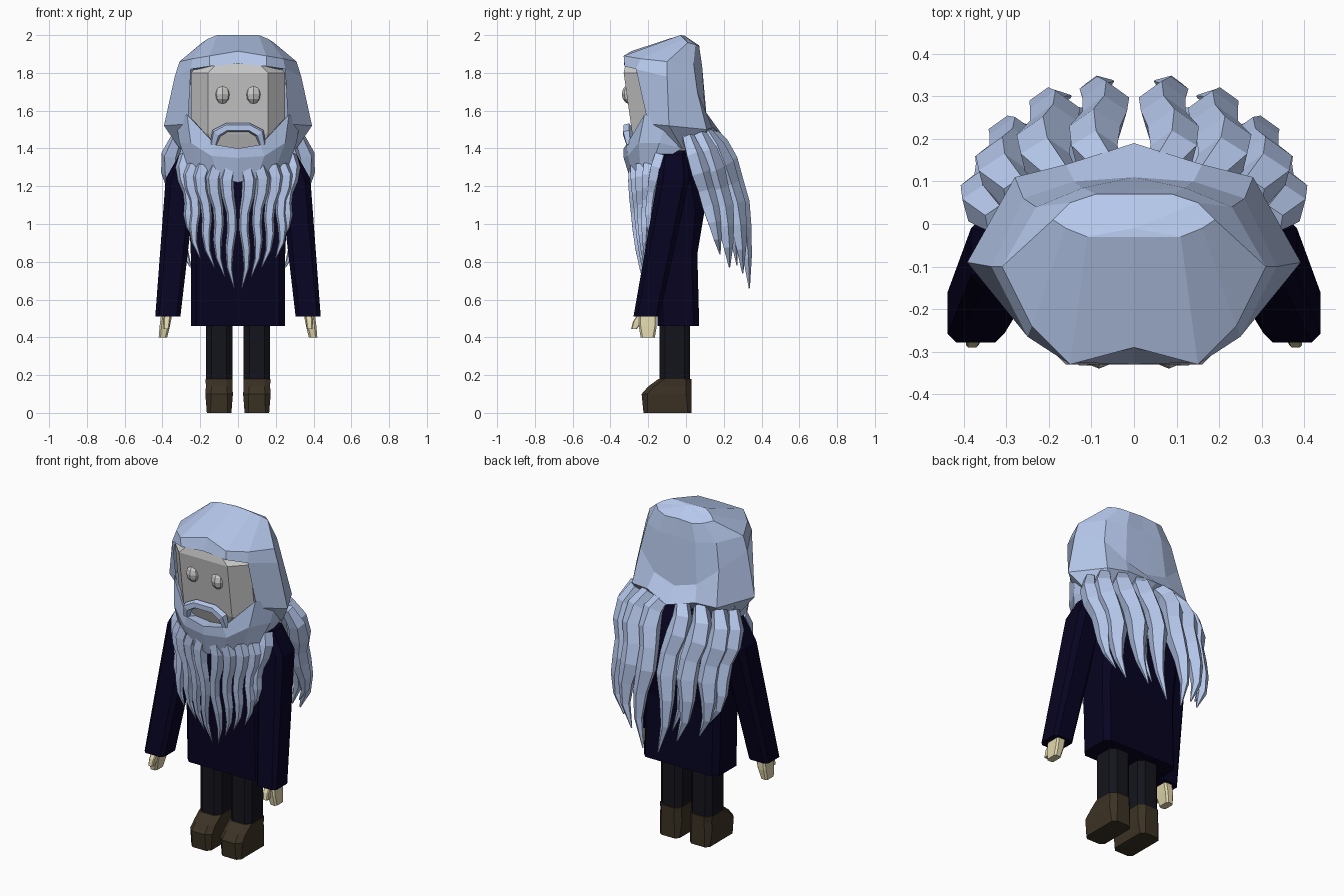
import bpy, bmesh, math
from mathutils import Vector


def material(name, rgb):
    m = bpy.data.materials.new(name)
    m.diffuse_color = (*rgb, 1)
    return m


HAIR = material("pale_blue_hair", (0.47, 0.58, 0.84))
ROBE = material("navy_cloth", (0.002, 0.001, 0.015))
TROUSER = material("dark_cloth", (0.007, 0.007, 0.012))
LEATHER = material("brown_leather", (0.045, 0.032, 0.018))
SKIN = material("skin", (0.75, 0.68, 0.42))


def finish(name, bm, mat, mirror):
    bmesh.ops.remove_doubles(bm, verts=bm.verts, dist=0.0005)
    bmesh.ops.recalc_face_normals(bm, faces=bm.faces)
    me = bpy.data.meshes.new(name)
    bm.to_mesh(me)
    bm.free()
    ob = bpy.data.objects.new(name, me)
    bpy.context.collection.objects.link(ob)
    if mat:
        me.materials.append(mat)
    if mirror:
        ob.modifiers.new("Mirror", 'MIRROR').merge_threshold = 0.001
    return ob


def loft(name, rings, mat, mirror=False):
    """Closed, capped skin through rings of equal length."""
    bm = bmesh.new()
    vs = [[bm.verts.new(p) for p in r] for r in rings]
    n = len(rings[0])
    for a, b in zip(vs, vs[1:]):
        for i in range(n):
            bm.faces.new((a[i], a[(i + 1) % n], b[(i + 1) % n], b[i]))
    bm.faces.new(vs[0][::-1])
    bm.faces.new(vs[-1])
    return finish(name, bm, mat, mirror)


def rect(x0, x1, y0, y1, z, c=0.02):
    """Rectangle ring with chamfered corners."""
    return [(x0 + c, y0, z), (x1 - c, y0, z), (x1, y0 + c, z), (x1, y1 - c, z),
            (x1 - c, y1, z), (x0 + c, y1, z), (x0, y1 - c, z), (x0, y0 + c, z)]


def sheet(name, rows, mat):
    """Half shell through rows of points, mirrored; None leaves a gap."""
    bm = bmesh.new()
    vs = [[bm.verts.new(p) if p else None for p in r] for r in rows]
    for a, b in zip(vs, vs[1:]):
        for i in range(len(a) - 1):
            q = (a[i], a[i + 1], b[i + 1], b[i])
            if all(q):
                bm.faces.new(q)
    return finish(name, bm, mat, True)


def tube(name, pts, radii, mat, mirror=False, n=5):
    """Faceted tube along a path, without twist."""
    pts = [Vector(p) for p in pts]
    rings = []
    for i, p in enumerate(pts):
        t = pts[min(i + 1, len(pts) - 1)] - pts[max(i - 1, 0)]
        u = t.cross(Vector((0, 1, 0))).normalized()
        v = u.cross(t).normalized()
        rings.append([p + radii[i] * (u * math.sin(k * math.tau / n) + v * math.cos(k * math.tau / n))
                      for k in range(n)])
    return loft(name, rings, mat, mirror)


def lock(name, start, mid, tip, r, wave, prof):
    """Wavy tapering strand of hair, mirrored in x."""
    a, b, c = Vector(start), Vector(mid), Vector(tip)
    ctrl = 2 * b - (a + c) / 2
    pts = []
    for i in range(8):
        t = i / 7
        p = a * (1 - t) ** 2 + ctrl * 2 * t * (1 - t) + c * t * t
        p.x += wave * math.sin(1.5 * math.tau * t) * (1 if i < 7 else 0)
        pts.append(p)
    return tube(name, pts, [r * f for f in prof], HAIR, True)


# shoes and legs
loft("shoes", [rect(.035, .165, -.225, .03, 0), rect(.027, .173, -.235, .03, .1, .03),
               rect(.03, .17, -.2, .03, .14, .03), rect(.03, .172, -.145, .03, .18, .03)],
     LEATHER, True)
loft("legs", [rect(.03, .17, -.14, .022, .18, .03), rect(.03, .17, -.14, .022, .5, .03)],
     TROUSER, True)

# robe body
loft("robe", [rect(-.25, .25, -.15, .07, .46, .03), rect(-.25, .25, -.16, .06, .84, .03),
              rect(-.26, .26, -.16, .1, 1.08, .05), rect(-.27, .27, -.15, .07, 1.25, .05),
              rect(-.21, .21, -.13, .02, 1.39, .04)], ROBE)

# sleeves and hands
loft("sleeves", [rect(.305, .438, -.278, -.14, .51, .02), rect(.22, .383, -.15, .02, 1.24, .03),
                 rect(.17, .31, -.13, 0, 1.37, .02)], ROBE, True)
loft("hands", [rect(.375, .42, -.24, -.165, .4, .01), rect(.36, .415, -.25, -.155, .46, .01),
               rect(.345, .405, -.25, -.155, .54, .01)], SKIN, True)
loft("thumbs", [rect(.365, .395, -.29, -.26, .445, .005), rect(.36, .395, -.28, -.23, .485, .005),
                rect(.355, .39, -.25, -.19, .53, .005)], SKIN, True)

# head and eyes
loft("head", [rect(-.2, .2, -.25, 0, 1.39, .06), rect(-.25, .25, -.285, .01, 1.48, .09),
              rect(-.25, .25, -.33, .01, 1.8, .09), rect(-.2, .2, -.32, -.02, 1.85, .09)], None)
for s in (-1, 1):
    bpy.ops.mesh.primitive_uv_sphere_add(segments=8, ring_count=6, radius=1,
                                         location=(s * .082, -.295, 1.687))
    bpy.context.object.name = "eye"
    bpy.context.object.scale = (.045, .045, .053)

# hair shell: crown, brow, fringe edge, widest line, tucked hem
sheet("hair_cap", [
    [(0, -.01, 1.998)] * 7,
    [(0, -.03, 2), (.11, -.03, 2), (.16, -.01, 1.98), (.19, .01, 1.96), (.15, .05, 1.95),
     (.09, .07, 1.94), (0, .07, 1.945)],
    [(0, -.29, 1.915), (.15, -.33, 1.89), (.24, -.24, 1.875), (.31, -.1, 1.86),
     (.23, .04, 1.85), (.12, .085, 1.84), (0, .08, 1.84)],
    [(0, -.33, 1.85), (.15, -.325, 1.835), (.25, -.265, 1.82), (.335, -.1, 1.78),
     (.26, .06, 1.7), (.14, .1, 1.6), (0, .11, 1.56)],
    [None, None, (.265, -.2, 1.53), (.392, -.09, 1.52), (.28, .11, 1.5),
     (.16, .14, 1.51), (0, .19, 1.475)],
    [None, None, (.26, -.16, 1.46), (.31, -.02, 1.4), (.22, .06, 1.41),
     (.12, .07, 1.43), (0, .08, 1.44)],
], HAIR)
sheet("fringe_underside", [
    [(0, -.325, 1.853), (.15, -.32, 1.838), (.25, -.262, 1.823)],
    [(0, -.27, 1.845), (.14, -.27, 1.83), (.22, -.24, 1.815)]], HAIR)

# beard shell from cheeks to chin
sheet("beard", [
    [(0, -.26, 1.4), (.1, -.26, 1.41), (.24, -.2, 1.52), (.3, -.1, 1.54), (.27, -.02, 1.47)],
    [(0, -.33, 1.4), (.12, -.315, 1.42), (.27, -.22, 1.58), (.33, -.1, 1.56), (.31, 0, 1.46)],
    [(0, -.33, 1.35), (.14, -.31, 1.36), (.25, -.25, 1.43), (.31, -.14, 1.43), (.3, -.02, 1.4)],
    [(0, -.29, 1.22), (.1, -.28, 1.24), (.19, -.24, 1.27), (.26, -.19, 1.28), (.28, -.12, 1.34)],
    [(0, -.2, 1.22), (.09, -.2, 1.24), (.16, -.18, 1.27), (.2, -.16, 1.29), (.22, -.1, 1.34)],
], HAIR)

# moustache arch
tube("moustache", [(-.13, -.3, 1.42), (-.115, -.31, 1.48), (-.06, -.31, 1.51), (.06, -.31, 1.51),
                   (.115, -.31, 1.48), (.13, -.3, 1.42)],
     [.018, .028, .025, .025, .028, .018], HAIR)

# hanging beard strands
BEARD = [1.15, 1.2, 1.05, .85, .8, .7, .45, .06]
for x, xm, xt, y, ym, yt, zt, r in [
        (.04, .045, .02, -.27, -.265, -.215, .66, .034),
        (.11, .115, .07, -.26, -.25, -.22, .72, .035),
        (.18, .18, .125, -.23, -.235, -.22, .77, .036),
        (.23, .24, .2, -.19, -.21, -.22, .82, .036)]:
    lock("beard_strand", (x, y, 1.31), (xm, ym, (1.31 + zt) / 2 + .03), (xt, yt, zt), r, .015, BEARD)
lock("beard_side_strand", (.27, -.13, 1.36), (.27, -.185, 1.14), (.23, -.19, .92), .037, .014, BEARD)

# hanging back and side strands
MANE = [.7, 1, 1.1, .95, 1, .75, .45, .06]
for a, b, c, r in [
        ((.06, .12, 1.49), (.085, .265, 1.17), (.05, .335, .66), .058),
        ((.17, .1, 1.48), (.205, .24, 1.16), (.15, .3, .74), .062),
        ((.14, .08, 1.46), (.15, .2, 1.18), (.1, .27, .78), .045),
        ((.27, .07, 1.47), (.3, .18, 1.14), (.25, .23, .77), .062),
        ((.32, .01, 1.46), (.345, .115, 1.14), (.28, .18, .84), .05)]:
    lock("back_strand", a, b, c, r, .022, MANE)
